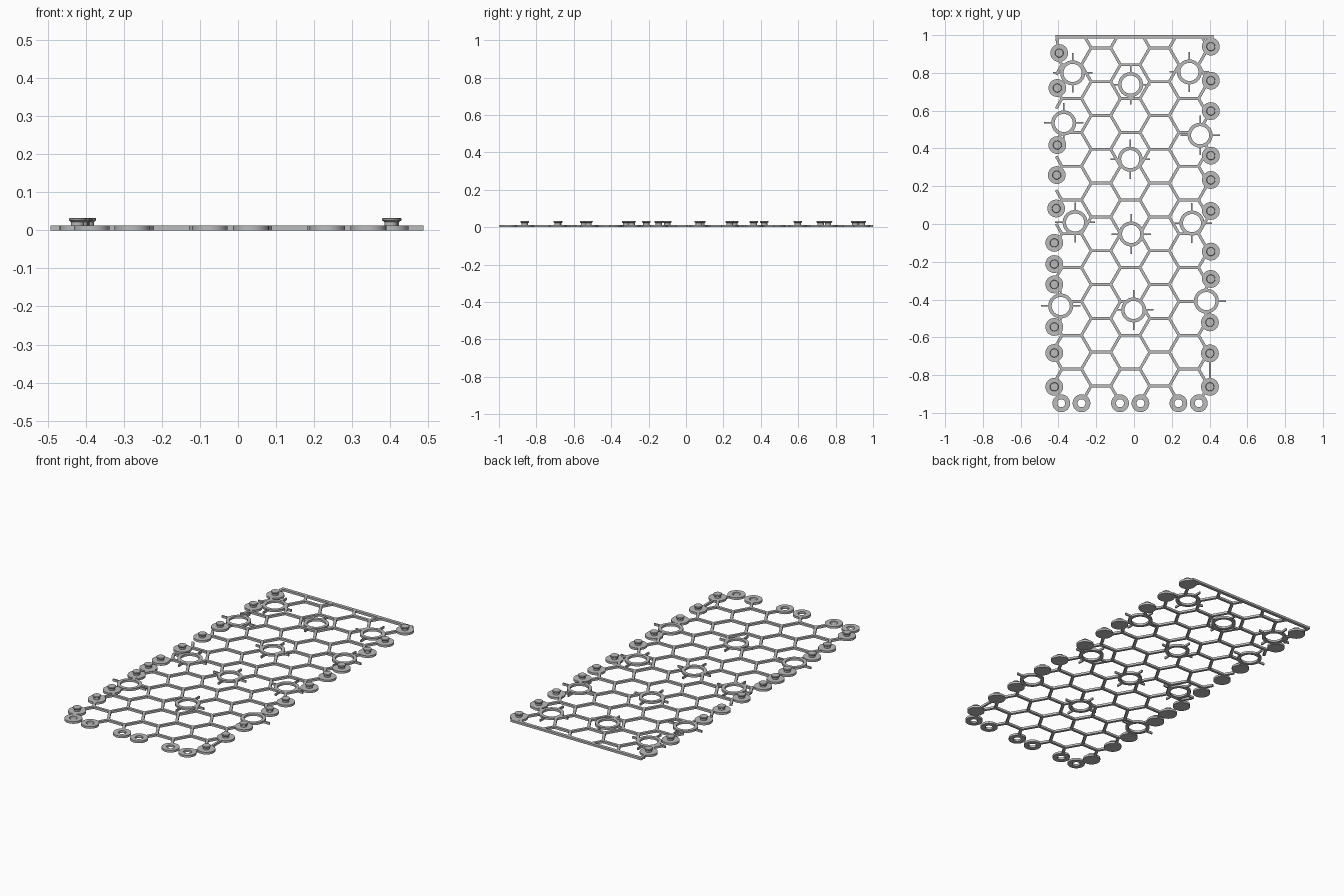
import bpy
import bmesh
from math import pi, cos, sin, atan2
from mathutils import Matrix, Vector

cube = bpy.data.objects.get("Cube")
if cube:
    bpy.data.objects.remove(cube, do_unlink=True)

THICK = 0.0125           # height of all flat parts
SIDE, PITCH = 0.1033, 0.179   # hexagon side and row spacing

grey = bpy.data.materials.new("light grey")
grey.use_nodes = True
GREY = (0.5, 0.5, 0.5, 1)
grey.diffuse_color = GREY
grey.node_tree.nodes["Principled BSDF"].inputs["Base Color"].default_value = GREY


def finish(bm, name):
    bmesh.ops.recalc_face_normals(bm, faces=bm.faces)
    mesh = bpy.data.meshes.new(name)
    bm.to_mesh(mesh)
    bm.free()
    mesh.materials.append(grey)
    obj = bpy.data.objects.new(name, mesh)
    bpy.context.collection.objects.link(obj)
    return obj


def add_bar(bm, a, b, width):
    """Flat bar lying on the ground between two points."""
    a, b = Vector(a), Vector(b)
    d, mid = b - a, (a + b) / 2
    place = (Matrix.Translation((mid.x, mid.y, THICK / 2))
             @ Matrix.Rotation(atan2(d.y, d.x), 4, "Z")
             @ Matrix.Diagonal((d.length, width, THICK, 1)))
    bmesh.ops.create_cube(bm, size=1, matrix=place)


def add_lathe(bm, centre, profile, closed=False, steps=32):
    """Revolve (radius, height) points about a vertical axis."""
    loops = []
    for r, z in profile:
        if r == 0:
            loops.append([bm.verts.new((*centre, z))] * steps)
        else:
            loops.append([bm.verts.new((centre[0] + r * cos(2 * pi * i / steps),
                                        centre[1] + r * sin(2 * pi * i / steps), z))
                          for i in range(steps)])
    pairs = list(zip(loops, loops[1:]))
    if closed:
        pairs.append((loops[-1], loops[0]))
    for lo, hi in pairs:
        for i in range(steps):
            j = (i + 1) % steps
            quad = list(dict.fromkeys((lo[i], lo[j], hi[j], hi[i])))
            bm.faces.new(quad)


def ring_profile(outer, inner):
    return [(inner, 0), (outer, 0), (outer, THICK), (inner, THICK)]


rings = [(-0.325, 0.80), (0.293, 0.805), (-0.018, 0.738), (-0.372, 0.535),
         (0.35, 0.47), (-0.02, 0.343), (-0.312, 0.008), (0.307, 0.005),
         (-0.015, -0.053), (-0.388, -0.434), (0.383, -0.408), (-0.002, -0.455)]
eyelets = [(x, -0.949) for x in (-0.385, -0.278, -0.074, 0.034, 0.235, 0.343)]
left_pegs = [(-0.396, 0.905), (-0.406, 0.72), (-0.406, 0.418), (-0.409, 0.259),
             (-0.412, 0.082)]
left_pegs += [(-0.422, y) for y in (-0.10, -0.212, -0.32, -0.545, -0.683, -0.862)]
right_pegs = [(0.407, y) for y in (0.939, 0.759, 0.598, 0.362, 0.233, 0.069,
                                   -0.146, -0.291)]
right_pegs += [(0.402, y) for y in (-0.521, -0.685, -0.862)]


def inside(p):
    """True where the lattice is kept: in the panel and clear of all openings."""
    if abs(p.x) > 0.41 or not -0.942 < p.y < 0.99:
        return False
    return (all((p - Vector(c)).length > 0.055 for c in rings)
            and all((p - Vector(c)).length > 0.03 for c in eyelets))


def add_clipped_bar(bm, a, b, samples=60):
    a, b = Vector(a), Vector(b)
    run = []
    for i in range(samples + 2):
        p = a.lerp(b, i / samples)
        if i <= samples and inside(p):
            run.append(p)
        else:
            if len(run) > 1:
                ext = (b - a).normalized() * 0.004
                add_bar(bm, run[0] - ext, run[-1] + ext, 0.015)
            run = []


# Honeycomb lattice: one level edge and two slanted edges per cell
bm = bmesh.new()
for col in range(-3, 4):
    cx = -0.02 + col * SIDE * 1.5
    for row in range(-1, 12):
        y = -0.768 + row * PITCH - (PITCH / 2 if col % 2 else 0)
        right = (cx + SIDE / 2, y)
        add_clipped_bar(bm, (cx - SIDE / 2, y), right)
        for step in (-PITCH / 2, PITCH / 2):
            add_clipped_bar(bm, right, (cx + SIDE, y + step))
finish(bm, "honeycomb_lattice")

# Straight edge strips
bm = bmesh.new()
add_bar(bm, (-0.415, 0.991), (0.42, 0.991), 0.018)
finish(bm, "back_edge_bar")
bm = bmesh.new()
add_bar(bm, (-0.408, 0.99), (-0.402, 0.905), 0.012)
add_bar(bm, (0.408, 0.99), (0.407, 0.939), 0.012)
add_bar(bm, (0.402, -0.685), (0.402, -0.862), 0.012)
finish(bm, "side_edge_strips")

# Large rings with four spokes pointing outward
bm = bmesh.new()
for c in rings:
    add_lathe(bm, c, ring_profile(0.066, 0.048), closed=True)
    for k in range(4):
        d = Vector((cos(k * pi / 2), sin(k * pi / 2)))
        add_bar(bm, Vector(c) + d * 0.06, Vector(c) + d * 0.105, 0.008)
spoked = finish(bm, "spoked_rings")

# Eyelets along the front edge
bm = bmesh.new()
for c in eyelets:
    add_lathe(bm, c, ring_profile(0.047, 0.021), closed=True)
loops = finish(bm, "front_eyelets")

# Flanged snap pegs along both sides
PEG = [(0, 0), (0.047, 0), (0.047, THICK), (0.017, THICK), (0.017, 0.022),
       (0.023, 0.027), (0.023, 0.031), (0.021, 0.033), (0, 0.033)]
round_parts = [spoked, loops]
for name, spots in (("left_snap_pegs", right_pegs), ("right_snap_pegs", left_pegs)):
    bm = bmesh.new()
    for c in spots:
        add_lathe(bm, c, PEG)
    round_parts.append(finish(bm, name))

bpy.ops.object.select_all(action="DESELECT")
for obj in round_parts:
    obj.select_set(True)
bpy.context.view_layer.objects.active = spoked
bpy.ops.object.shade_smooth_by_angle()
